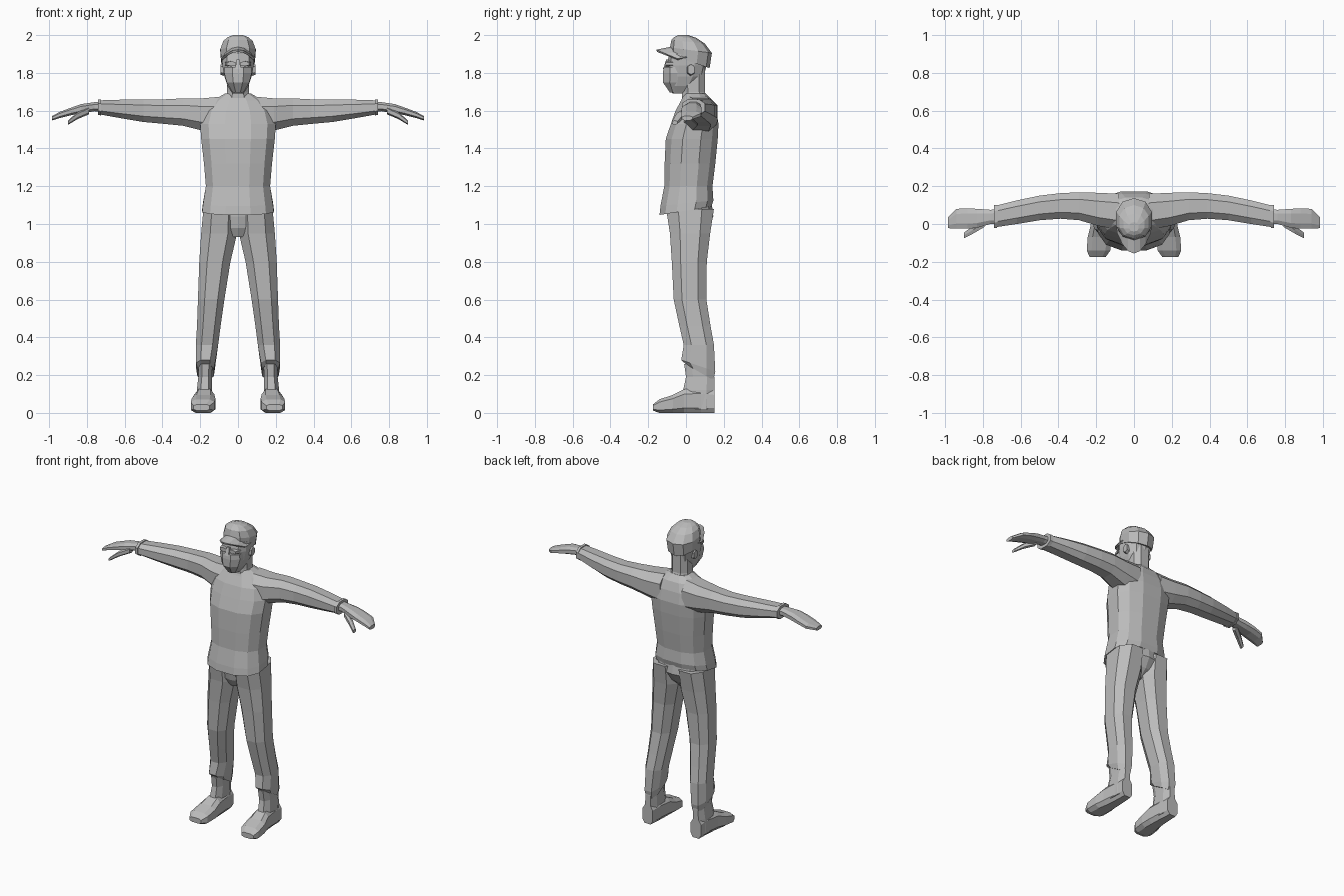
import bpy, bmesh, math

grey = bpy.data.materials.new("plain_grey")
grey.diffuse_color = (0.5, 0.5, 0.5, 1)


def add(name, bm, mirror=False):
    bmesh.ops.recalc_face_normals(bm, faces=bm.faces)
    me = bpy.data.meshes.new(name)
    bm.to_mesh(me)
    bm.free()
    me.materials.append(grey)
    ob = bpy.data.objects.new(name, me)
    bpy.context.collection.objects.link(ob)
    if mirror:
        ob.modifiers.new("mirror", 'MIRROR')
    return ob


def loft(name, axis, rings, n=8, power=0.8, mirror=False):
    """Skin rounded-box rings (t, a0, a1, b0, b1[, slope]) placed along an axis."""
    bm = bmesh.new()
    def rounded(v):
        return math.copysign(abs(v) ** power, v)
    top = max(abs(rounded(math.cos((i + .5) * math.tau / n))) for i in range(n))
    side = max(abs(rounded(math.sin((i + .5) * math.tau / n))) for i in range(n))
    loops = []
    for t, a0, a1, b0, b1, *slope in rings:
        loop = []
        for i in range(n):
            ang = (i + .5) * math.tau / n
            u, v = rounded(math.cos(ang)) / top, rounded(math.sin(ang)) / side
            a = (a0 + a1) / 2 + u * (a1 - a0) / 2
            b = (b0 + b1) / 2 + v * (b1 - b0) / 2
            s = t + (slope[0] * v if slope else 0)
            loop.append(bm.verts.new({'x': (s, a, b), 'y': (a, s, b), 'z': (a, b, s)}[axis]))
        loops.append(loop)
    for p, q in zip(loops, loops[1:]):
        for i in range(n):
            j = (i + 1) % n
            bm.faces.new((p[i], p[j], q[j], q[i]))
    bm.faces.new(loops[0])
    bm.faces.new(loops[-1])
    return add(name, bm, mirror)


# Sweater body with a slanted hem, up to the collar
loft("sweater_body", 'z', [
    (1.075, -.165, .165, -.115, .12, .022),
    (1.07, -.19, .19, -.14, .135, .022),
    (1.11, -.185, .185, -.135, .145, .015),
    (1.20, -.17, .17, -.115, .14),
    (1.32, -.18, .18, -.113, .155),
    (1.45, -.195, .195, -.107, .168),
    (1.53, -.20, .20, -.08, .172),
    (1.60, -.18, .18, -.055, .16),
    (1.655, -.13, .13, -.025, .14),
    (1.69, -.07, .07, -.01, .105)], n=12)

# Sleeves, swept slightly forward towards the wrists
loft("sleeve", 'x', [
    (.08, -.03, .16, 1.47, 1.675),
    (.19, -.01, .165, 1.495, 1.665),
    (.29, .02, .168, 1.52, 1.665),
    (.39, .028, .163, 1.53, 1.66),
    (.50, .02, .15, 1.54, 1.66),
    (.62, .0, .125, 1.56, 1.658),
    (.72, -.015, .10, 1.578, 1.655),
    (.74, -.018, .097, 1.58, 1.655)], mirror=True)
loft("sleeve_cuff", 'x', [
    (.725, -.022, .102, 1.575, 1.66),
    (.742, -.022, .10, 1.577, 1.66)], mirror=True)

# Hands
loft("hand", 'x', [
    (.70, .0, .08, 1.595, 1.645),
    (.76, .0, .075, 1.597, 1.645),
    (.83, -.02, .08, 1.585, 1.635),
    (.88, -.025, .083, 1.577, 1.617),
    (.94, -.025, .08, 1.562, 1.595),
    (.985, -.022, .035, 1.548, 1.572)], mirror=True)
loft("thumb", 'x', [
    (.79, -.015, .03, 1.58, 1.62),
    (.85, -.05, -.01, 1.555, 1.592),
    (.90, -.075, -.045, 1.525, 1.548)], n=6, mirror=True)

# Trousers
loft("trouser_seat", 'z', [
    (.93, -.03, .03, -.06, .06),
    (.98, -.11, .11, -.085, .11),
    (1.04, -.175, .175, -.095, .145),
    (1.12, -.165, .165, -.10, .135)], n=10)
loft("trouser_leg", 'z', [
    (.215, .128, .215, .0, .145, -.042),
    (.25, .122, .222, -.025, .155, -.03),
    (.36, .105, .223, -.012, .148),
    (.46, .092, .217, -.035, .13),
    (.60, .072, .212, -.065, .108),
    (.80, .04, .205, -.075, .11),
    (.95, .005, .195, -.085, .128),
    (1.08, .005, .183, -.105, .148)], mirror=True)

# Shoes
loft("shoe_ankle", 'z', [
    (.02, .135, .22, -.02, .15),
    (.12, .137, .218, -.015, .15),
    (.19, .138, .21, .0, .15),
    (.26, .135, .21, -.01, .14)], mirror=True)
loft("shoe_foot", 'y', [
    (-.175, .15, .235, .012, .045),
    (-.14, .125, .25, .0, .072),
    (-.07, .12, .245, .0, .095),
    (-.01, .125, .23, .0, .125),
    (.08, .132, .22, .0, .13),
    (.15, .14, .215, .0, .12)], power=.6, mirror=True)

# Neck and head
loft("neck", 'z', [
    (1.64, -.07, .07, -.02, .12),
    (1.70, -.058, .058, -.02, .10),
    (1.84, -.06, .06, -.03, .10)])
loft("head", 'z', [
    (1.69, -.03, .03, -.07, .0, .0),
    (1.73, -.055, .055, -.095, .055),
    (1.78, -.072, .072, -.10, .095),
    (1.84, -.083, .083, -.10, .108),
    (1.90, -.085, .085, -.09, .11)], n=10)
loft("face_mask", 'z', [
    (1.695, -.028, .028, -.085, -.03),
    (1.75, -.06, .06, -.122, .0),
    (1.80, -.073, .073, -.122, .01),
    (1.832, -.07, .07, -.118, -.01)], power=1)
loft("nose", 'z', [
    (1.82, -.015, .015, -.122, -.08),
    (1.87, -.008, .008, -.105, -.08)], n=4)
loft("eye_lens", 'y', [
    (-.108, .012, .058, 1.835, 1.862),
    (-.07, .012, .07, 1.835, 1.862)], n=6, mirror=True)
loft("ear", 'x', [
    (.06, .0, .045, 1.78, 1.85),
    (.092, .01, .045, 1.79, 1.845)], n=6, mirror=True)

# Cap crown, lower at the back
loft("cap_crown", 'z', [
    (1.86, -.088, .088, -.085, .125, -.035),
    (1.92, -.094, .094, -.085, .137, -.015),
    (1.965, -.078, .078, -.077, .10, -.01),
    (1.988, -.055, .055, -.06, .055, -.003),
    (2.0, -.025, .025, -.04, .01)], n=10, power=.9)

# Curved cap brim
bm = bmesh.new()
pairs = []
for i in range(7):
    u = i / 3 - 1
    back = bm.verts.new((.088 * u, -.065 + .07 * u * u, 1.935 - .055 * u * u))
    front = bm.verts.new((.086 * u, -.155 + .11 * u * u, 1.917 - .045 * u * u))
    pairs.append((back, front))
for p, q in zip(pairs, pairs[1:]):
    bm.faces.new((p[0], p[1], q[1], q[0]))
brim = add("cap_brim", bm)
thick = brim.modifiers.new("thickness", 'SOLIDIFY')
thick.thickness = .012
thick.offset = 0
